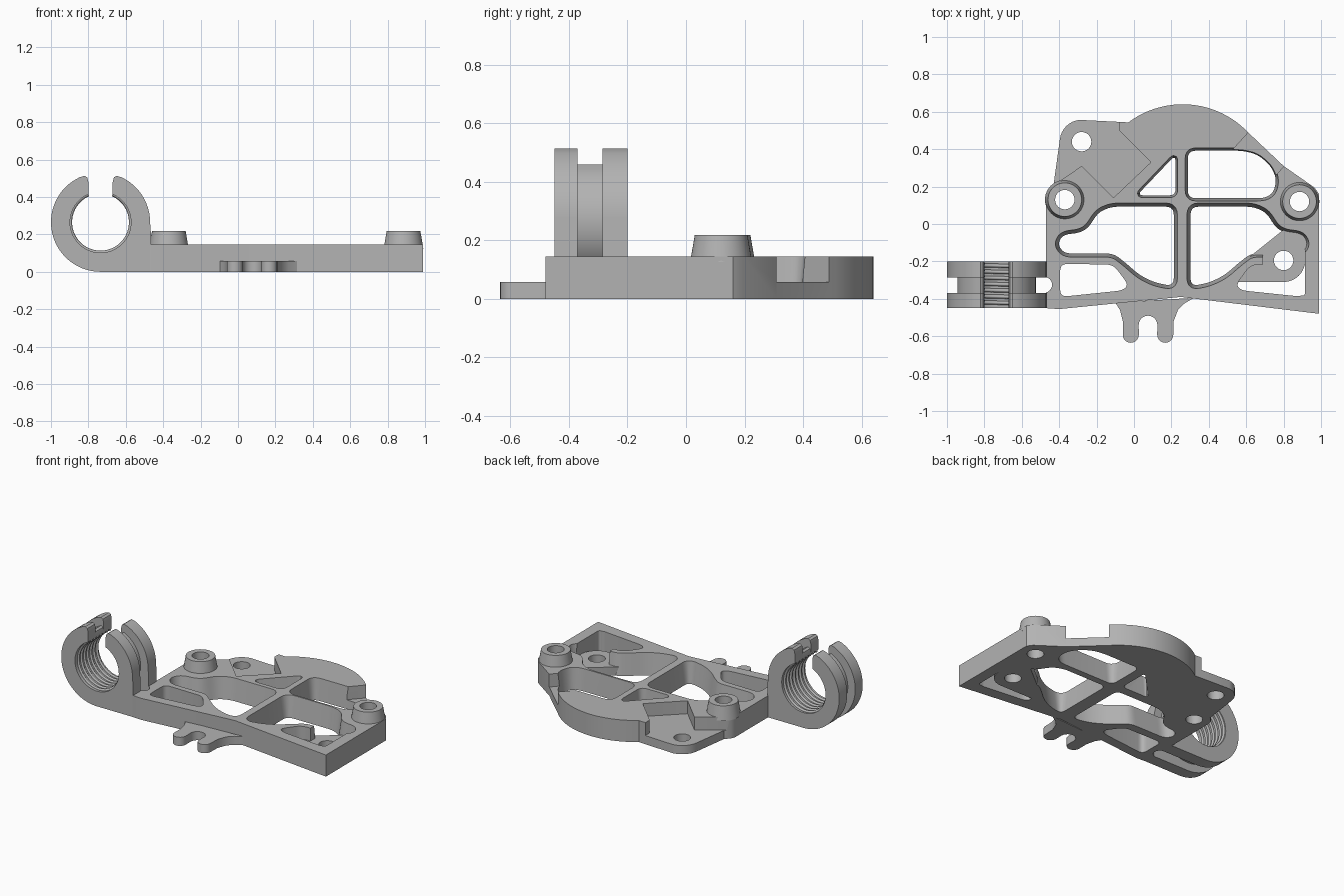
import bpy, bmesh
from math import sin, cos, pi, radians, sqrt
from mathutils import Vector

cube = bpy.data.objects.get("Cube")
if cube:
    bpy.data.objects.remove(cube)

grey = bpy.data.materials.new("plain grey")
grey.use_nodes = True
grey.diffuse_color = (0.45, 0.45, 0.45, 1)
grey.node_tree.nodes["Principled BSDF"].inputs["Base Color"].default_value = grey.diffuse_color

TOP, LOW = 0.145, 0.058


def arc(cx, cy, r, a0, a1, n=24):
    angles = [radians(a0 + (a1 - a0) * i / n) for i in range(n + 1)]
    return [(cx + r * cos(a), cy + r * sin(a)) for a in angles]


def rounded(pts, r, n=5):
    """Replace each corner by a short curve."""
    out = []
    for i, p in enumerate(pts):
        p, a, b = Vector(p), Vector(pts[i - 1]), Vector(pts[(i + 1) % len(pts)])
        s = p + (a - p).normalized() * min(r, (a - p).length * 0.45)
        e = p + (b - p).normalized() * min(r, (b - p).length * 0.45)
        for k in range(n + 1):
            t = k / n
            out.append(tuple(s * (1 - t) ** 2 + p * 2 * t * (1 - t) + e * t * t))
    return out


def grown(pts, d):
    """Offset a closed outline outward by d."""
    n = len(pts)
    area = sum(pts[i - 1][0] * pts[i][1] - pts[i][0] * pts[i - 1][1] for i in range(n))
    side = 1 if area > 0 else -1
    out = []
    for i in range(n):
        t = (Vector(pts[(i + 1) % n]) - Vector(pts[i - 1])).normalized()
        out.append((pts[i][0] + t.y * d * side, pts[i][1] - t.x * d * side))
    return out


def prism(name, pts, lo, hi, grow=0, upright=False):
    """Extrude an outline along z, or along y when upright."""
    bm = bmesh.new()
    top = grown(pts, grow) if grow else pts
    place = (lambda p, h: (p[0], h, p[1])) if upright else (lambda p, h: (p[0], p[1], h))
    a = [bm.verts.new(place(p, lo)) for p in pts]
    b = [bm.verts.new(place(p, hi)) for p in top]
    bm.faces.new(a)
    bm.faces.new(b)
    for i in range(len(a)):
        bm.faces.new((a[i - 1], a[i], b[i], b[i - 1]))
    bmesh.ops.recalc_face_normals(bm, faces=bm.faces)
    me = bpy.data.meshes.new(name)
    bm.to_mesh(me)
    bm.free()
    me.materials.append(grey)
    ob = bpy.data.objects.new(name, me)
    bpy.context.collection.objects.link(ob)
    return ob


def activate(ob):
    bpy.ops.object.select_all(action='DESELECT')
    ob.select_set(True)
    bpy.context.view_layer.objects.active = ob


def cut(ob, cutters):
    activate(ob)
    for c in cutters:
        mod = ob.modifiers.new("cut", 'BOOLEAN')
        mod.object, mod.operation, mod.solver = c, 'DIFFERENCE', 'EXACT'
        bpy.ops.object.modifier_apply(modifier=mod.name)
    for c in set(cutters):
        bpy.data.objects.remove(c)


def finish(ob):
    activate(ob)
    bpy.ops.object.shade_smooth_by_angle(angle=radians(30))


def hole(pts, r=0.04, grow=0.0, lo=-0.02):
    return prism("cutter", rounded(pts, r), lo, 0.16, grow)


def pin(x, y):
    return prism("cutter", arc(x, y, 0.052, 0, 345, 23), -0.02, 0.3)


# Main plate outline with the domed back edge and the rear ear
outline = [(-0.47, -0.45), (-0.4, -0.455), (0.25, -0.39), (0.99, -0.48),
           (0.99, 0.16), (0.965, 0.195), (0.8, 0.31)]
outline += arc(0.26, 0.157, 0.483, 43.6, 126.9)
outline += [(-0.1, 0.547)] + arc(-0.28, 0.44, 0.117, 95, 172, 8)
outline += [(-0.43, 0.21), (-0.46, 0.18), (-0.47, 0.15)]
plate = prism("frame_plate", outline, 0, TOP)

# Openings between the ribs
big = [(-0.12, 0.09), (-0.19, 0.06), (-0.24, -0.02), (-0.29, -0.05), (-0.38, -0.06),
       (-0.405, -0.11), (-0.37, -0.155), (-0.11, -0.155), (-0.05, -0.2), (0.03, -0.27),
       (0.11, -0.31), (0.21, -0.33), (0.21, 0.09)]
corner = [(-0.395, -0.213), (-0.11, -0.217), (-0.03, -0.325), (-0.06, -0.355), (-0.395, -0.39)]


def mirrored(pts):
    return [(0.515 - x, y) for x, y in pts]


rear = [(0.29, 0.39), (0.58, 0.39), (0.66, 0.37), (0.73, 0.31), (0.76, 0.24),
        (0.745, 0.17), (0.7, 0.14), (0.29, 0.14)]
cutters = [hole(big, grow=0.024), hole(mirrored(big), grow=0.024),
           hole(rear, grow=0.018), hole([(0.22, 0.365), (0.22, 0.155), (0.02, 0.155)], 0.03, 0.015),
           hole(corner), hole(mirrored(corner)),
           hole([(0.69, -0.1), (0.915, -0.1), (0.915, -0.385), (0.69, -0.36)], 0.02)]
# Lowered ledges on the rear ear and the right rear edge
cutters += [hole([(-0.7, 0.02), (-0.28, 0.31), (-0.11, 0.14), (0.09, 0.33), (-0.08, 0.5),
                  (-0.08, 0.8), (-0.7, 0.8)], 0.002, 0, LOW),
            hole([(0.53, 0.4), (0.68, 0.565), (0.9, 0.42), (0.735, 0.235), (0.6, 0.3)],
                 0.002, 0, LOW)]
# Relief beside the clip groove
cutters.append(prism("cutter", arc(-0.48, -0.325, 0.042, 0, 345, 23), -0.02, 0.16))
bosses = [(-0.37, 0.13), (0.885, 0.12)]
cutters += [pin(x, y) for x, y in bosses + [(-0.28, 0.44)]]
cut(plate, cutters)
finish(plate)

# Tapered bosses with through holes
for side, (x, y) in zip(("right", "left"), bosses):
    boss = prism(side + "_boss", arc(x, y, 0.106, 0, 352.5, 47), TOP - 0.02, 0.218, -0.016)
    cut(boss, [pin(x, y)])
    finish(boss)

# Low screw tab inside the left corner
tab = prism("screw_tab", [(0.55, -0.31)] + arc(0.8, -0.195, 0.115, 270, 360, 10)
            + [(0.93, -0.05), (0.8, -0.03), (0.6, -0.19)], 0, LOW)
cut(tab, [pin(0.8, -0.195)])
finish(tab)

# Forked front tab: two round-ended prongs around a slot
fork = [(0.32, -0.395), (-0.1, -0.42), (-0.075, -0.46), (-0.06, -0.52)]
fork += arc(-0.017, -0.592, 0.043, 180, 360, 10)
fork += arc(0.075, -0.54, 0.05, 180, 0, 10)
fork += arc(0.167, -0.592, 0.043, 180, 360, 10)
fork += [(0.212, -0.52), (0.235, -0.46), (0.27, -0.425)]
finish(prism("fork_tab", fork, 0, LOW))

# Open clip: profile of a ring with a slot at the top
CX, CZ, BORE, GAP = -0.735, 0.265, 0.163, 0.065


def clip_profile(r, foot):
    tip = sqrt(r * r - 0.11 ** 2)
    start = 90 + 180 / pi * Vector((tip, 0.11)).angle(Vector((1, 0)))
    pts = [(CX - GAP, CZ + r - 0.05), (CX - GAP - 0.006, CZ + r - 0.026),
           (CX - GAP - 0.02, CZ + r - 0.017)]
    if foot:
        pts += arc(CX, CZ, r, start, 270, 30) + [(-0.465, 0), (-0.465, 0.2)]
        pts += arc(CX, CZ, r, 360, 540 - start + 0, 1)[:1] + arc(CX, CZ, r, 2, 180 - start, 16)
    else:
        pts += arc(CX, CZ, r, start, 540 - start, 60)
    pts += [(CX + GAP + 0.02, CZ + r - 0.017), (CX + GAP + 0.006, CZ + r - 0.026),
            (CX + GAP, CZ + r - 0.05)]
    return pts + arc(CX, CZ, BORE, 66.5, -246.5, 60)


for name, y0, y1, r, foot in (("clip_front_band", -0.45, -0.37, 0.265, True),
                              ("clip_groove_band", -0.371, -0.284, 0.21, False),
                              ("clip_back_band", -0.285, -0.2, 0.265, True)):
    finish(prism(name, clip_profile(r, foot), y0, y1, upright=True))

# Thread ridges inside the clip
for i in range(7):
    cu = bpy.data.curves.new("thread_ridge", 'CURVE')
    cu.dimensions = '3D'
    cu.bevel_depth, cu.bevel_resolution, cu.use_fill_caps = 0.011, 0, True
    path = arc(CX, CZ, BORE, 66, -246, 40)
    sp = cu.splines.new('POLY')
    sp.points.add(len(path) - 1)
    for k, (x, z) in enumerate(path):
        sp.points[k].co = (x, -0.432 + i * 0.033 + 0.022 * k / len(path), z, 1)
    ridge = bpy.data.objects.new("thread_ridge_%d" % (i + 1), cu)
    bpy.context.collection.objects.link(ridge)
    cu.materials.append(grey)
    activate(ridge)
    bpy.ops.object.convert(target='MESH')
